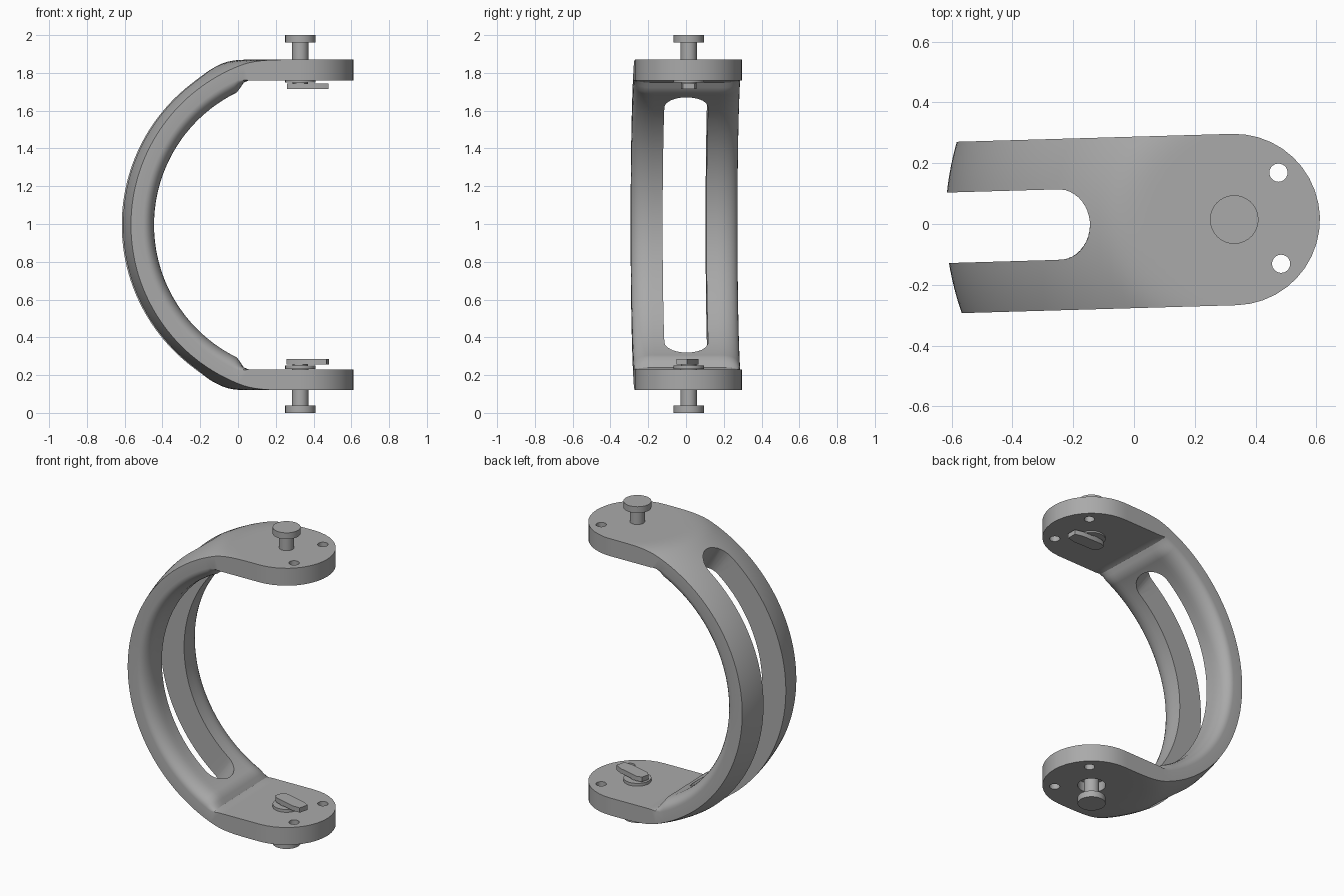
import bpy, bmesh, math
from mathutils import Matrix

cube = bpy.data.objects.get("Cube")
if cube:
    bpy.data.objects.remove(cube, do_unlink=True)

AXIS_X, MID_Z, HALF_W = 0.33, 0.995, 0.282
PLATE_OUT, PLATE_IN = 0.875, 0.765
TURN = Matrix.Translation((-0.18, 0, 0)) @ Matrix.Rotation(math.radians(1.65), 4, 'Z') @ Matrix.Translation((0.18, 0, 0))

grey = bpy.data.materials.new("plain_grey")
grey.use_nodes = True
colour = (0.4, 0.4, 0.4, 1)
grey.diffuse_color = colour
grey.node_tree.nodes["Principled BSDF"].inputs["Base Color"].default_value = colour


def make_object(name, bm, smooth=True):
    bmesh.ops.recalc_face_normals(bm, faces=bm.faces)
    mesh = bpy.data.meshes.new(name)
    bm.to_mesh(mesh)
    bm.free()
    mesh.materials.append(grey)
    ob = bpy.data.objects.new(name, mesh)
    bpy.context.collection.objects.link(ob)
    if smooth:
        shade(ob)
    return ob


def shade(ob):
    bpy.ops.object.select_all(action='DESELECT')
    ob.select_set(True)
    bpy.context.view_layer.objects.active = ob
    bpy.ops.object.shade_smooth_by_angle(angle=math.radians(30))


def loft(sections):
    """Join closed rings of equal length and cap both ends."""
    bm = bmesh.new()
    rings = [[bm.verts.new(p) for p in s] for s in sections]
    n = len(rings[0])
    for a, b in zip(rings, rings[1:]):
        for i in range(n):
            j = (i + 1) % n
            bm.faces.new((a[i], a[j], b[j], b[i]))
    bm.faces.new(rings[0])
    bm.faces.new(rings[-1])
    return bm


def add_disc(bm, x, y, z0, z1, radius, segments=32):
    bmesh.ops.create_cone(bm, cap_ends=True, segments=segments, radius1=radius, radius2=radius,
                          depth=z1 - z0, matrix=Matrix.Translation((x, y, (z0 + z1) / 2)))


def ease(a, b, t):
    t = min(1, max(0, (t - a) / (b - a)))
    return t * t * (3 - 2 * t)


def polar(angle, radius, y):
    return (AXIS_X - radius * math.cos(angle), y, MID_Z + radius * math.sin(angle))


def outer_radius(angle, y):
    # Crowned arc, blended into the flat plate
    arc = 0.95 - 0.045 * (y / HALF_W) ** 2
    flat = PLATE_OUT / max(abs(math.sin(angle)), 0.05)
    k = 0.03
    h = max(k - abs(arc - flat), 0) / k
    return min(arc, flat) - h * h * k / 4


def inner_radius(angle, y):
    # Round inner edges on the arc, flat underside on the plate
    deg = abs(math.degrees(angle))
    d = max(0, (abs(y) - 0.19) / (HALF_W - 0.19))
    arc = 0.78 + 0.06 * (1 - math.sqrt(max(0, 1 - d * d)))
    flat = PLATE_IN / max(abs(math.sin(angle)), 0.05)
    f = ease(64, 70, deg)
    return arc * (1 - f) + flat * f


# Arm: arc and both plates as one loft
COUNT = 24
ys = [-HALF_W * math.cos(math.pi * i / COUNT) for i in range(COUNT + 1)]
sections = []
for i in range(91):
    angle = math.radians(-90 + 2 * i)
    sections.append([polar(angle, outer_radius(angle, y), y) for y in ys] +
                    [polar(angle, inner_radius(angle, y), y) for y in reversed(ys)])


def plate_end(sign):
    rows = []
    for i in range(1, 11):
        phi = math.radians(min(9 * i, 89))
        x, s = AXIS_X + HALF_W * math.sin(phi), math.cos(phi)
        rows.append([(x, y * s, MID_Z + sign * PLATE_OUT) for y in ys] +
                    [(x, y * s, MID_Z + sign * PLATE_IN) for y in reversed(ys)])
    return rows


sections = plate_end(-1)[::-1] + sections + plate_end(1)
arm = make_object("arm", loft(sections), smooth=False)

# Slot cutter: round-ended strip wrapped around the arc
SLOT_END, SLOT_W = 60, 0.116
ROUND = math.degrees(SLOT_W / 0.87)
stops = [SLOT_END - ROUND * (1 - math.cos(math.radians(t))) for t in range(3, 91, 9)]
stops += [2 * k for k in range(25, -1, -1)]
stops += [-s for s in reversed(stops[:-1])]
rings = []
for deg in stops:
    u = max(0, (abs(deg) - (SLOT_END - ROUND)) / ROUND)
    w = SLOT_W * math.sqrt(max(0.002, 1 - u * u))
    a = math.radians(deg)
    rings.append([polar(a, r, y) for r, y in ((0.6, -w), (0.6, w), (1.1, w), (1.1, -w))])
cutters = [make_object("slot_cutter", loft(rings), smooth=False)]

# Small through holes and the lower pin recess
for side in (-1, 1):
    bm = bmesh.new()
    add_disc(bm, AXIS_X + 0.15, side * 0.15, -0.1, 2.1, 0.03, 20)
    cutters.append(make_object("hole_cutter", bm, smooth=False))
bm = bmesh.new()
add_disc(bm, AXIS_X, 0, 0.05, 0.18, 0.08)
cutters.append(make_object("recess_cutter", bm, smooth=False))

bpy.context.view_layer.objects.active = arm
for cutter in cutters:
    cutter.hide_render = True
    mod = arm.modifiers.new("cut", 'BOOLEAN')
    mod.operation, mod.solver, mod.object = 'DIFFERENCE', 'EXACT', cutter
    bpy.ops.object.modifier_apply(modifier=mod.name)
for cutter in cutters:
    bpy.data.objects.remove(cutter, do_unlink=True)
shade(arm)
arm.matrix_world = TURN


# Locking pins: head, shaft, flange and turn bar
def make_pin(name, upper, bar_turn):
    bm = bmesh.new()
    for z0, z1, r in ((0, 0.04, 0.08), (0.04, 0.235, 0.043), (0.232, 0.25, 0.08), (0.25, 0.258, 0.04)):
        add_disc(bm, 0, 0, z0, z1, r)
    outline = [(-0.07, -0.025), (-0.04, -0.042), (0.1, -0.042), (0.15, -0.03),
               (0.15, 0.03), (0.1, 0.042), (-0.04, 0.042), (-0.07, 0.025)]
    face = bm.faces.new([bm.verts.new((x, y, 0.255)) for x, y in outline])
    top = bmesh.ops.extrude_face_region(bm, geom=[face])["geom"]
    raised = [v for v in top if isinstance(v, bmesh.types.BMVert)]
    bmesh.ops.translate(bm, verts=raised, vec=(0, 0, 0.03))
    turned = list(face.verts) + raised
    bmesh.ops.rotate(bm, verts=turned, cent=(0, 0, 0), matrix=Matrix.Rotation(math.radians(bar_turn), 3, 'Z'))
    if upper:
        for v in bm.verts:
            v.co.z = 2 - v.co.z
    ob = make_object(name, bm)
    ob.matrix_world = TURN @ Matrix.Translation((AXIS_X, 0, 0))


make_pin("lower_pin", False, -16)
make_pin("upper_pin", True, -1.65)
